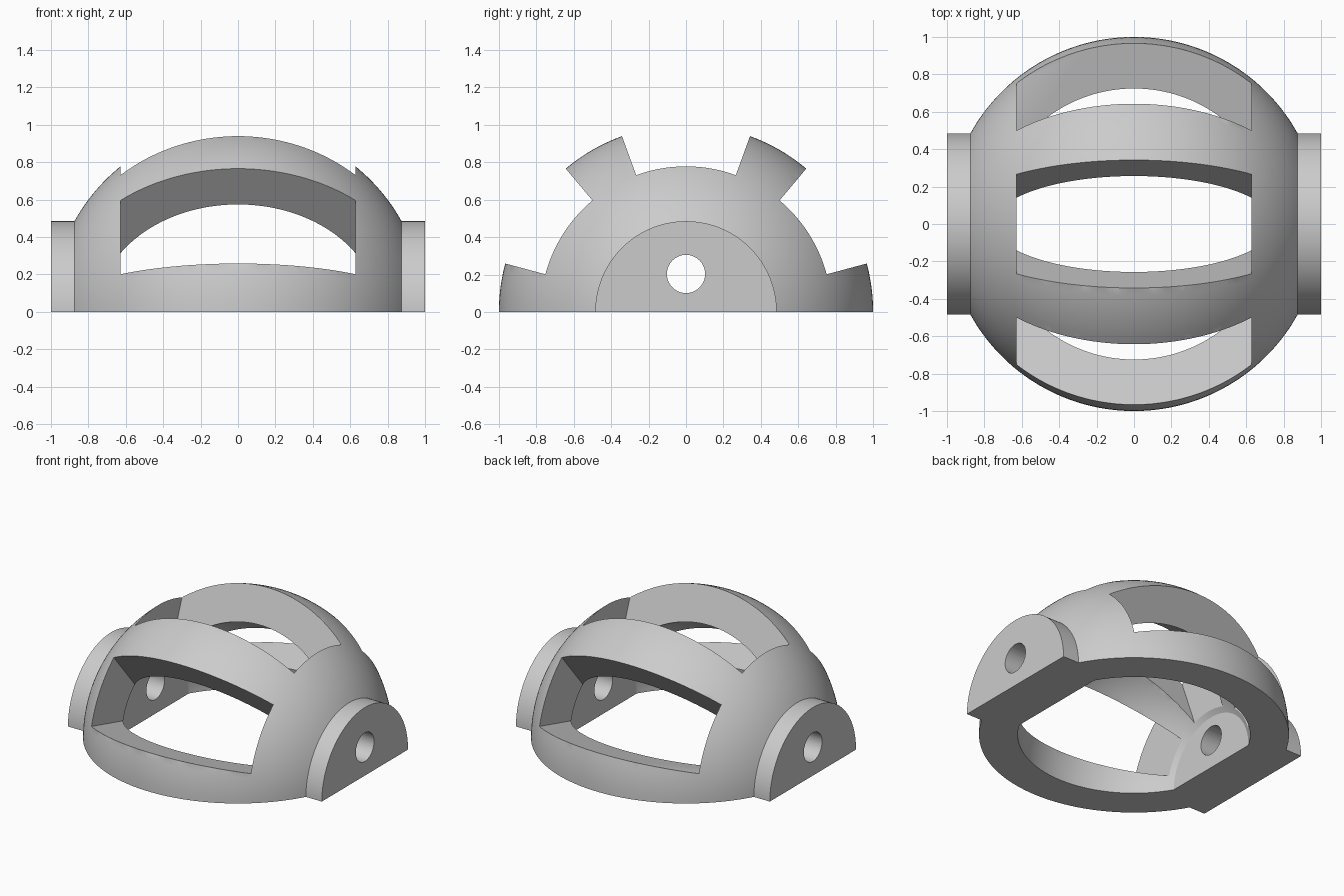
import bpy, bmesh
from math import sin, cos, acos, asin, pi, radians
from mathutils import Matrix, Vector

if "Cube" in bpy.data.objects:
    bpy.data.objects.remove(bpy.data.objects["Cube"], do_unlink=True)

OUTER, INNER = 1.0, 0.75      # shell radii
LUG_R, FLAT_X = 0.485, 0.65   # side lug radius, inner flat of the cavity
SLOT_X = 0.628                # half width of the windows
STEPS = 144

grey = bpy.data.materials.new("plain grey")
grey.use_nodes = True
colour = (0.6, 0.6, 0.6, 1)
grey.diffuse_color = colour
grey.node_tree.nodes["Principled BSDF"].inputs["Base Color"].default_value = colour


def make_object(name, bm):
    bmesh.ops.recalc_face_normals(bm, faces=bm.faces)
    mesh = bpy.data.meshes.new(name)
    bm.to_mesh(mesh)
    bm.free()
    mesh.materials.append(grey)
    obj = bpy.data.objects.new(name, mesh)
    bpy.context.collection.objects.link(obj)
    return obj


def arc(radius, start, count=64):
    """Points (x, r) on a circle, symmetric about x = 0."""
    angles = [start + (pi - 2 * start) * i / count for i in range(count + 1)]
    return [(-radius * cos(a), radius * sin(a)) for a in angles]


def lathe_x(name, profile):
    """Turn an (x, r) profile around the x axis."""
    bm = bmesh.new()
    verts = [bm.verts.new((x, r, 0)) for x, r in profile]
    edges = [bm.edges.new(pair) for pair in zip(verts, verts[1:])]
    bmesh.ops.spin(bm, geom=verts + edges, axis=(1, 0, 0), cent=(0, 0, 0),
                   angle=2 * pi, steps=STEPS)
    bmesh.ops.remove_doubles(bm, verts=bm.verts, dist=1e-5)
    return make_object(name, bm)


def wedge(name, start, end):
    """Radial window cutter between two angles about the x axis."""
    bm = bmesh.new()
    section = [(0, 0)] + [(1.6 * cos(radians(a)), 1.6 * sin(radians(a)))
                          for a in (start, end)]
    face = bm.faces.new([bm.verts.new((-SLOT_X, y, z)) for y, z in section])
    moved = bmesh.ops.extrude_face_region(bm, geom=[face])["geom"]
    bmesh.ops.translate(bm, vec=(2 * SLOT_X, 0, 0),
                        verts=[v for v in moved if isinstance(v, bmesh.types.BMVert)])
    return make_object(name, bm)


# Dome with the two side lugs
dome = lathe_x("dome_shell", [(-1, 0), (-1, LUG_R)] + arc(OUTER, asin(LUG_R))
               + [(1, LUG_R), (1, 0)])

# Hollow inside with flat ends
cutters = [lathe_x("cavity_cutter", [(-FLAT_X, 0)] + arc(INNER, acos(FLAT_X / INNER))
                   + [(FLAT_X, 0)])]

# Three windows
for start, end in ((15, 50), (70, 110), (130, 165)):
    cutters.append(wedge("window_cutter", start, end))

# Pin hole through both lugs
bm = bmesh.new()
bmesh.ops.create_cone(bm, cap_ends=True, segments=64, radius1=0.102, radius2=0.102,
                      depth=3, matrix=Matrix.Translation((0, 0, 0.203))
                      @ Matrix.Rotation(pi / 2, 4, 'Y'))
cutters.append(make_object("pin_hole_cutter", bm))

# Flat underside
bm = bmesh.new()
bmesh.ops.create_cube(bm, size=3, matrix=Matrix.Translation(Vector((0, 0, -1.5))))
cutters.append(make_object("underside_cutter", bm))

bpy.ops.object.select_all(action='DESELECT')
bpy.context.view_layer.objects.active = dome
dome.select_set(True)
for cutter in cutters:
    mod = dome.modifiers.new(cutter.name, 'BOOLEAN')
    mod.operation = 'DIFFERENCE'
    mod.solver = 'EXACT'
    mod.object = cutter
    bpy.ops.object.modifier_apply(modifier=mod.name)
    bpy.data.objects.remove(cutter, do_unlink=True)

bpy.ops.object.shade_smooth_by_angle(angle=radians(25))
